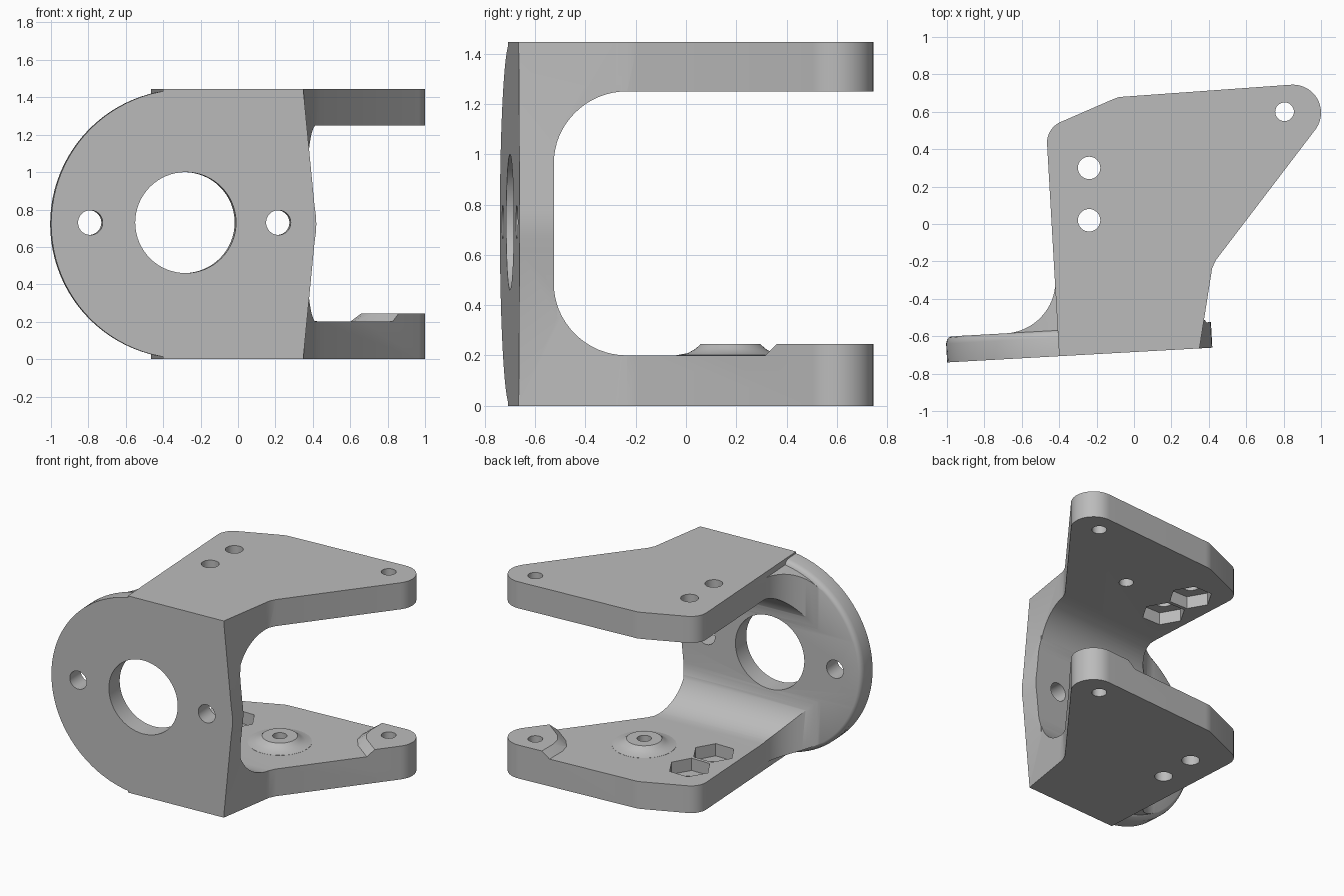
import bpy, bmesh
from math import cos, sin, radians
from mathutils import Matrix

if "Cube" in bpy.data.objects:
    bpy.data.objects.remove(bpy.data.objects["Cube"], do_unlink=True)

HEIGHT = 1.445
MID = HEIGHT / 2
WALL = 0.137
WORLD = Matrix.Identity(4)
# Frame of the slightly turned front plate
PLATE = Matrix.Translation((-0.28, -0.70, MID)) @ Matrix.Rotation(0.0555, 4, 'Z')

grey = bpy.data.materials.new("plain grey")
grey.use_nodes = True
grey.diffuse_color = (0.5, 0.5, 0.5, 1)
grey.node_tree.nodes["Principled BSDF"].inputs["Base Color"].default_value = grey.diffuse_color


def arc(cx, cy, r, start, end, n=12):
    angles = [radians(start + (end - start) * i / n) for i in range(n + 1)]
    return [(cx + r * cos(a), cy + r * sin(a)) for a in angles]


def circle(cx, cy, r, n=48):
    return arc(cx, cy, r, 0, 360, n)[:-1]


def loft(name, sections, axis='z', frame=WORLD):
    """Solid through (outline, distance) sections placed along an axis."""
    place = {'x': lambda a, b, h: (h, a, b),
             'y': lambda a, b, h: (a, h, b),
             'z': lambda a, b, h: (a, b, h)}[axis]
    bm = bmesh.new()
    rings = [[bm.verts.new(frame @ Matrix.Translation(place(a, b, h)).translation)
              for a, b in outline] for outline, h in sections]
    for low, high in zip(rings, rings[1:]):
        for i in range(len(low)):
            bm.faces.new((low[i - 1], low[i], high[i], high[i - 1]))
    bm.faces.new(rings[0])
    bm.faces.new(rings[-1])
    bmesh.ops.recalc_face_normals(bm, faces=bm.faces)
    mesh = bpy.data.meshes.new(name)
    bm.to_mesh(mesh)
    bm.free()
    mesh.materials.append(grey)
    obj = bpy.data.objects.new(name, mesh)
    bpy.context.collection.objects.link(obj)
    return obj


def prism(name, outline, low, high, axis='z', frame=WORLD):
    return loft(name, [(outline, low), (outline, high)], axis, frame)


def combine(obj, tool, operation):
    mod = obj.modifiers.new(operation, 'BOOLEAN')
    mod.operation = operation
    mod.solver = 'EXACT'
    mod.object = tool
    bpy.context.view_layer.objects.active = obj
    bpy.ops.object.modifier_apply(modifier=mod.name)
    bpy.data.objects.remove(tool, do_unlink=True)


# Arm outline, extruded to full height; the slot is cut later
arm_outline = ([(-0.389, -0.9), (0.313, -0.9), (0.41, -0.285), (0.418, -0.235), (0.44, -0.19)]
               + arc(0.85, 0.595, 0.15, -38, 95, 20)
               + [(-0.05, 0.681), (-0.08, 0.679), (-0.11, 0.668)]
               + arc(-0.345, 0.435, 0.12, 115, 183))
bracket = prism("bracket", arm_outline, 0, HEIGHT)

# Round end of the front plate with a softened rim, flared into the arms
rim = [(0.72, -0.3), (0.72, 0.1), (0.714, 0.12), (0.704, 0.132), (0.69, 0.138), (0.69, 0.6)]
round_end = loft("round_end", [(circle(0, 0, r, 96), y) for r, y in rim], 'y', PLATE)
flare = ([(-1.2, -0.95), (-0.2, -0.95), (-0.2, -0.305)]
         + arc(-0.70, -0.305, 0.28, 0, -87, 16) + [(-1.2, -0.613)])
combine(round_end, prism("flare", flare, -0.5, 2), 'INTERSECT')
combine(bracket, round_end, 'UNION')

# Shallow bulge on the other side of the front plate
half = [(0.63, -0.7185), (0.69, -0.1), (0.697, -0.05), (0.70, 0)]
bulge = [(0.3, -0.4)] + half + [(x, -z) for x, z in half[-2::-1]] + [(0.3, 0.4)]
combine(bracket, prism("bulge", bulge, -0.3, 0.15, 'y', PLATE), 'UNION')

# Flat front face
combine(bracket, prism("front_trim", [(-2, -2), (2, -2), (2, 2), (-2, 2)], -1, 0, 'y', PLATE),
        'DIFFERENCE')

# Slot between the arms, leaving raised pads on the lower arm
top, bottom, fillet = 0.5275, -0.5225, 0.29
slot_outline = ([(2, bottom), (2, top)]
                + arc(WALL + fillet, top - fillet, fillet, 90, 180, 16)
                + arc(WALL + fillet, bottom + fillet, fillet, 180, 270, 16))
slot = prism("slot", slot_outline, -1.5, 2.5, 'x', PLATE)
boss_x, boss_y = 0.216, 0.177
boss = [(0.215, 0.1), (0.215, 0.201), (0.17, 0.209), (0.14, 0.226), (0.118, 0.245)]
combine(slot, loft("round_pad", [(circle(boss_x, boss_y, r), z) for r, z in boss]), 'DIFFERENCE')
pad_foot = [(1.1, 0.11), (0.82, 0.32), (0.68, 0.425), (0.62, 0.5), (0.6, 0.58), (0.6, 1), (1.3, 1)]
pad_top = [(1.1, 0.18), (0.86, 0.36), (0.72, 0.465), (0.675, 0.53), (0.66, 0.6), (0.66, 1), (1.3, 1)]
combine(slot, loft("tip_pad", [(pad_foot, 0.1), (pad_foot, 0.2), (pad_top, 0.245)]), 'DIFFERENCE')
combine(bracket, slot, 'DIFFERENCE')

# Bolt holes through both arms, and the blind pivot holes
for x, y, r, margin in ((-0.24, 0.3, 0.06, -0.2), (-0.24, 0.02, 0.06, -0.2),
                        (0.805, 0.6, 0.05, -0.2), (boss_x, boss_y, 0.048, 0.1)):
    combine(bracket, prism("arm_hole", circle(x, y, r, 32), margin, HEIGHT - margin), 'DIFFERENCE')

# Hexagonal nut pockets on the inner faces of the arms
for y in (0.3, 0.02):
    combine(bracket, prism("nut_pocket", circle(-0.24, y, 0.147, 6), 0.11, HEIGHT - 0.105),
            'DIFFERENCE')

# Large bore and two bolt holes through the front plate
for x, r in ((0, 0.27), (-0.51, 0.066), (0.497, 0.066)):
    combine(bracket, prism("plate_hole", circle(x, 0.0075, r, 64), -0.3, 0.25, 'y', PLATE),
            'DIFFERENCE')

# Smooth the curved faces, keep the edges crisp
bpy.ops.object.select_all(action='DESELECT')
bracket.select_set(True)
bpy.context.view_layer.objects.active = bracket
bpy.ops.object.shade_smooth_by_angle(angle=radians(30))
